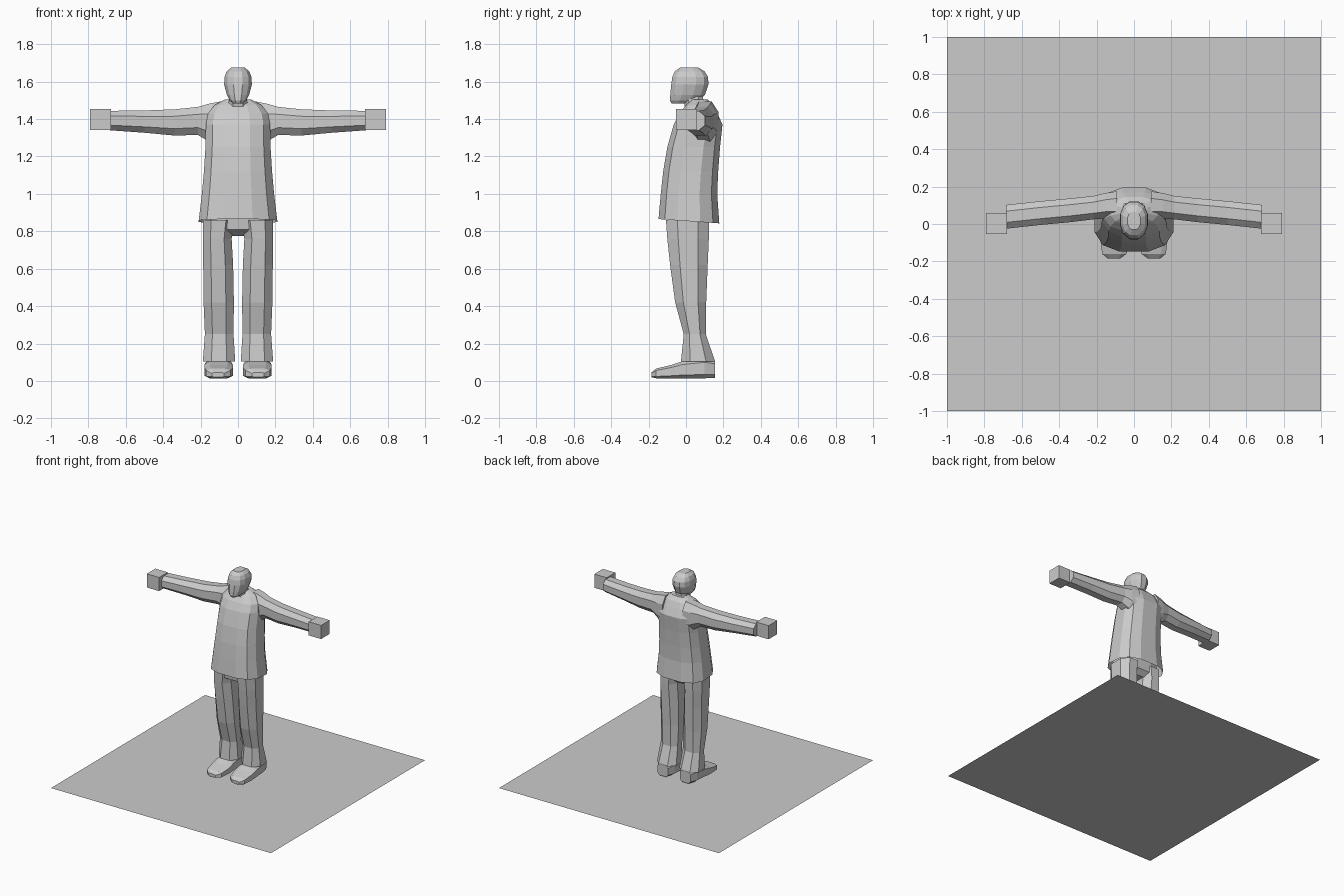
import bpy, bmesh, math
from mathutils import Vector

grey = bpy.data.materials.new("light_grey")
grey.diffuse_color = (0.6, 0.6, 0.6, 1)


def finish(name, bm):
    bmesh.ops.recalc_face_normals(bm, faces=bm.faces)
    mesh = bpy.data.meshes.new(name)
    bm.to_mesh(mesh)
    bm.free()
    mesh.materials.append(grey)
    obj = bpy.data.objects.new(name, mesh)
    bpy.context.collection.objects.link(obj)
    return obj


def loft(name, axis, sections, sides=10, power=0.75, caps=(True, True), tilt=0.0, mirror=False):
    """Skin rounded sections: (position, u_min, u_max, v_min, v_max).
    axis z: u=x, v=y;  axis x: u=y, v=z;  axis y: u=x, v=z."""
    bm = bmesh.new()
    rings = []
    for i, (p, u0, u1, v0, v1) in enumerate(sections):
        ring = []
        for k in range(sides):
            a = 2 * math.pi * (k + 0.5) / sides
            c, s = math.cos(a), math.sin(a)
            # stretch the polygon so that it fills the section limits
            c /= math.cos(math.pi / sides) if sides % 2 == 0 else 1
            s /= math.sin(math.pi / sides * (sides // 4 * 2 + 1)) if sides % 4 == 0 else 1
            c = math.copysign(min(1, abs(c)) ** power, c)
            s = math.copysign(min(1, abs(s)) ** power, s)
            u = (u0 + u1) / 2 + c * (u1 - u0) / 2
            v = (v0 + v1) / 2 + s * (v1 - v0) / 2
            co = {"z": (u, v, p), "x": (p, u, v), "y": (u, p, v)}[axis]
            co = Vector(co)
            if i == 0:
                co.z -= tilt * co.y
            ring.append(bm.verts.new(co))
        rings.append(ring)
    for a, b in zip(rings, rings[1:]):
        for k in range(sides):
            j = (k + 1) % sides
            bm.faces.new((a[k], a[j], b[j], b[k]))
    if caps[0]:
        bm.faces.new(rings[0])
    if caps[1]:
        bm.faces.new(rings[-1])
    obj = finish(name, bm)
    if mirror:
        add_mirror(obj)
    return obj


def add_mirror(obj):
    obj.modifiers.new("other_side", "MIRROR").use_axis[0] = True


# Square base sheet
bm = bmesh.new()
bmesh.ops.create_grid(bm, x_segments=1, y_segments=1, size=1)
finish("base_sheet", bm)

# Jacket, open at the flared hem
loft("jacket", "z", [
    (0.855, -0.21, 0.21, -0.147, 0.178),
    (1.00, -0.193, 0.193, -0.135, 0.167),
    (1.12, -0.182, 0.182, -0.122, 0.172),
    (1.25, -0.174, 0.174, -0.10, 0.182),
    (1.37, -0.172, 0.172, -0.066, 0.195),
    (1.43, -0.16, 0.16, -0.035, 0.168),
    (1.475, -0.125, 0.125, 0.0, 0.145),
    (1.505, -0.07, 0.07, 0.03, 0.115)],
    sides=12, power=0.75, caps=(False, True), tilt=0.07)

# Sleeves
loft("sleeve", "x", [
    (0.09, 0.03, 0.175, 1.27, 1.495),
    (0.155, 0.03, 0.165, 1.28, 1.482),
    (0.215, 0.025, 0.15, 1.315, 1.465),
    (0.34, 0.01, 0.137, 1.312, 1.452),
    (0.50, -0.005, 0.122, 1.327, 1.446),
    (0.685, -0.025, 0.102, 1.34, 1.444)],
    sides=8, power=0.85, mirror=True)

# Block hands
bm = bmesh.new()
bmesh.ops.create_cube(bm, size=1)
bmesh.ops.scale(bm, vec=(0.112, 0.112, 0.112), verts=bm.verts)
bmesh.ops.translate(bm, vec=(0.736, 0.003, 1.398), verts=bm.verts)
add_mirror(finish("hand", bm))

# Trouser seat and legs
loft("trouser_seat", "z", [
    (0.775, -0.12, 0.12, -0.03, 0.07),
    (0.81, -0.182, 0.182, -0.09, 0.11),
    (0.95, -0.175, 0.175, -0.105, 0.125)], sides=12, power=0.7)
loft("trouser_leg", "z", [
    (0.105, 0.015, 0.188, -0.027, 0.155),
    (0.25, 0.024, 0.177, -0.012, 0.106),
    (0.42, 0.022, 0.184, -0.058, 0.108),
    (0.62, 0.026, 0.186, -0.085, 0.116),
    (0.76, 0.034, 0.188, -0.10, 0.122),
    (0.86, 0.02, 0.188, -0.107, 0.124)],
    sides=8, power=0.85, caps=(False, True), mirror=True)

# Shoes, toes to the front
loft("shoe", "y", [
    (-0.185, 0.075, 0.14, 0.02, 0.045),
    (-0.16, 0.04, 0.17, 0.014, 0.066),
    (-0.08, 0.026, 0.18, 0.014, 0.085),
    (-0.02, 0.028, 0.18, 0.014, 0.105),
    (0.10, 0.035, 0.172, 0.014, 0.12),
    (0.155, 0.055, 0.15, 0.016, 0.11)],
    sides=8, power=0.55, mirror=True)

# Neck and head
loft("neck", "z", [
    (1.43, -0.055, 0.055, 0.0, 0.11),
    (1.54, -0.045, 0.045, -0.02, 0.085)], sides=8)
loft("head", "z", [
    (1.483, -0.028, 0.028, -0.078, 0.02),
    (1.50, -0.045, 0.045, -0.086, 0.07),
    (1.53, -0.06, 0.06, -0.084, 0.102),
    (1.585, -0.074, 0.074, -0.079, 0.12),
    (1.625, -0.072, 0.072, -0.073, 0.118),
    (1.655, -0.06, 0.06, -0.06, 0.10),
    (1.676, -0.035, 0.035, -0.03, 0.065)],
    sides=12, power=0.85)
